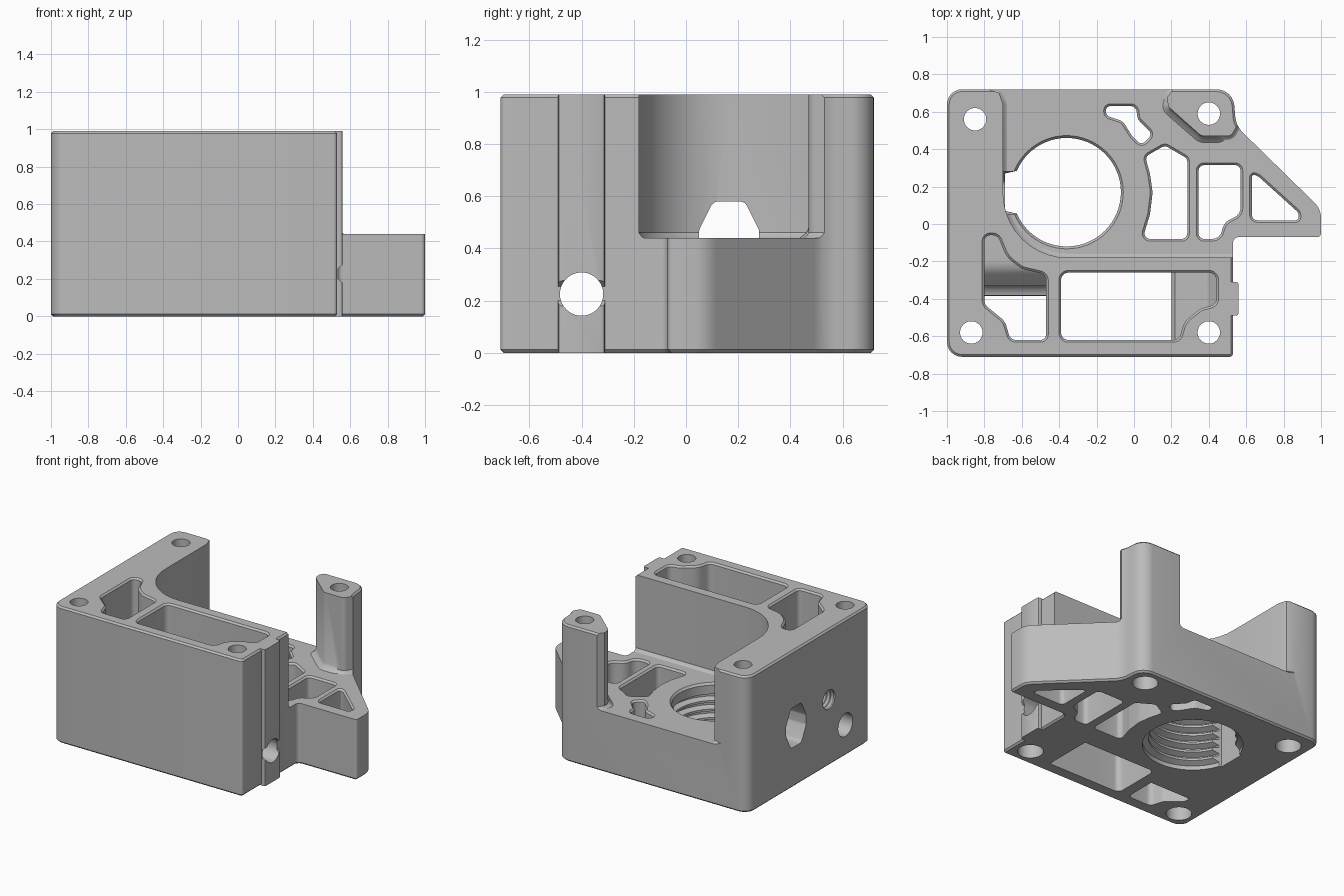
import bpy, bmesh
from math import sin, cos, pi, sqrt, radians
from mathutils import Vector

if "Cube" in bpy.data.objects:
    bpy.data.objects.remove(bpy.data.objects["Cube"])

HEIGHT, DECK = .99, .44

grey = bpy.data.materials.new("plain_grey")
grey.use_nodes = True
grey.diffuse_color = (.5, .5, .5, 1)
grey.node_tree.nodes["Principled BSDF"].inputs["Base Color"].default_value = (.5, .5, .5, 1)


def rounded(corners, steps=6):
    """Turn (x, y, radius) corners into an outline with true arcs."""
    outline = []
    count = len(corners)
    for i, corner in enumerate(corners):
        point = Vector(corner[:2])
        radius = corner[2] if len(corner) > 2 else 0
        before = Vector(corners[i - 1][:2]) - point
        after = Vector(corners[(i + 1) % count][:2]) - point
        turn = pi - before.angle(after)
        if radius == 0 or turn < .02:
            outline.append(point)
            continue
        reach = min(radius * sin(turn / 2) / cos(turn / 2),
                    .45 * before.length, .45 * after.length)
        start = point + before.normalized() * reach
        end = point + after.normalized() * reach
        weight = cos(turn / 2)
        for k in range(steps + 1):
            t = k / steps
            a, b, c = (1 - t) ** 2, 2 * weight * t * (1 - t), t * t
            outline.append((start * a + point * b + end * c) / (a + b + c))
    return outline


def circle(x, y, radius, sides=40):
    return [Vector((x + radius * cos(2 * pi * k / sides),
                    y + radius * sin(2 * pi * k / sides))) for k in range(sides)]


def offset(outline, amount):
    """Grow an anticlockwise outline by a distance."""
    result = []
    for i, point in enumerate(outline):
        d1 = (point - outline[i - 1]).normalized()
        d2 = (outline[(i + 1) % len(outline)] - point).normalized()
        n1, n2 = Vector((d1.y, -d1.x)), Vector((d2.y, -d2.x))
        result.append(point + (n1 + n2) * amount / max(.3, 1 + n1.dot(n2)))
    return result


def prism(name, outline, levels, axis="z"):
    """Stack offset copies of an outline; levels are (position, growth)."""
    area = sum(outline[i - 1].cross(p) for i, p in enumerate(outline))
    if area < 0:
        outline = outline[::-1]
    bm = bmesh.new()
    rings = []
    for w, growth in levels:
        ring = []
        for u, v in offset(outline, growth):
            place = {"z": (u, v, w), "x": (w, u, v), "y": (v, w, u)}[axis]
            ring.append(bm.verts.new(place))
        rings.append(ring)
    for low, high in zip(rings, rings[1:]):
        for i in range(len(low)):
            bm.faces.new((low[i - 1], low[i], high[i], high[i - 1]))
    bm.faces.new(rings[0][::-1])
    bm.faces.new(rings[-1])
    bmesh.ops.recalc_face_normals(bm, faces=bm.faces)
    mesh = bpy.data.meshes.new(name)
    bm.to_mesh(mesh)
    bm.free()
    mesh.materials.append(grey)
    obj = bpy.data.objects.new(name, mesh)
    bpy.context.collection.objects.link(obj)
    return obj


def combine(target, tool, operation="DIFFERENCE"):
    """Apply a boolean and discard the tool."""
    mod = target.modifiers.new("cut", "BOOLEAN")
    mod.operation, mod.solver, mod.object = operation, "EXACT", tool
    bpy.context.view_layer.objects.active = target
    bpy.ops.object.modifier_apply(modifier=mod.name)
    bpy.data.objects.remove(tool)


def through(top, edge=.012):
    """Levels of a through cut with a chamfered upper rim."""
    return [(-.1, 0), (top - edge, 0), (top + edge, 2 * edge)]


# Main block with its triangular foot
body = prism("mount_body", rounded([
    (-1, -.71, .08), (.53, -.71, .02), (.53, -.07, .03), (1, -.07, .02),
    (1, .08, .12), (.545, .525, .14), (.53, .72, .1), (-1, .72, .08)]),
    [(0, -.012), (.012, 0), (HEIGHT - .012, 0), (HEIGHT, -.012)])

# Open space above the low deck, leaving the L-shaped wall and corner post
combine(body, prism("deck_space", rounded([
    (-.7, -.18, .345), (1.2, -.18), (1.2, .56), (.57, .56), (.52, .47, .04),
    (.36, .47, .05), (.18, .63, .05), (.18, .68), (.21, .72), (.21, .8),
    (-.78, .8), (-.78, .72), (-.72, .7), (-.7, .64)], 10),
    [(DECK, -.02), (DECK + .006, -.01), (DECK + .02, 0), (1.1, 0)]))

# Flared foot of the post
combine(body, prism("post_flare", rounded([
    (.2, .64, .02), (.2, .625, .02), (.365, .48, .04), (.5, .48, .04), (.42, .62, .02)]),
    [(DECK - .02, .05), (DECK, .045), (DECK + .02, .02), (DECK + .06, 0)]), "UNION")

# Guide rib on the side of the front wall
combine(body, prism("guide_rib", rounded([
    (.48, -.49), (.56, -.49, .015), (.56, -.31, .015), (.48, -.31)], 2),
    [(0, 0), (HEIGHT, 0)]), "UNION")
combine(body, prism("rib_notch", rounded([
    (.17, .57), (.2, .535), (.255, .535), (.285, .57)]), [(-.52, 0), (-.28, 0)], "y"))

# Lightening windows in the deck
windows = [
    [(-.15, .63, .03), (.01, .63, .03), (.02, .56, .04), (.1, .48, .03), (.04, .42, .03),
     (-.01, .47, .04), (-.06, .55, .05), (-.15, .58, .03)],
    [(.045, -.08, .03), (.285, -.08, .03), (.285, .35, .03), (.165, .42, .03),
     (.06, .36, .03), (.085, .27, .1), (.1, .17, .2), (.085, .05, .1)],
    [(.345, .315, .03), (.57, .315, .03), (.57, .05, .06), (.48, .01, .08),
     (.46, -.08, .06), (.345, -.08, .03)],
    [(.63, .27, .03), (.67, .25, .03), (.88, .06, .03), (.88, .02, .02), (.63, .02, .03)],
]
for corners in windows:
    combine(body, prism("window", rounded(corners, 4), through(DECK)))

# Deep pocket at the wall corner, with a sloped ledge
pocket = prism("corner_pocket", rounded([
    (-.8, -.06, .04), (-.73, -.06, .04), (-.68, -.18, .15), (-.6, -.24, .1), (-.47, -.27, .04),
    (-.47, -.62, .03), (-.66, -.62, .04), (-.69, -.52, .08), (-.8, -.43, .05)]),
    through(HEIGHT))
combine(pocket, prism("corner_ledge", rounded([
    (-.39, -.2), (-.38, .22), (-.24, .36, .1), (.1, .36), (.1, -.2)]),
    [(-.95, 0), (-.3, 0)], "x"))
combine(body, pocket)

# Long pocket in the front wall, with a raised floor at one end
pocket = prism("long_pocket", rounded([
    (-.39, -.26, .04), (-.39, -.62, .04), (.24, -.62, .04), (.27, -.52, .1),
    (.36, -.45, .1), (.44, -.43, .04), (.44, -.26, .04)]), through(HEIGHT))
combine(pocket, prism("long_ledge", rounded([
    (-.2, .2), (.38, .2), (.4, .22), (.4, .39, .05), (.46, .45), (.46, .6), (-.2, .6)]),
    [(-.8, 0), (-.1, 0)], "y"))
combine(body, pocket)

# Large threaded bore through the deck
levels = [(-.1, .04), (.03, .04)]
for turn in range(6):
    z = .05 + turn * .062
    levels += [(z, 0), (z + .016, 0), (z + .03, .04), (z + .045, .04)]
levels[-2:] = [(DECK - .015, 0), (DECK + .02, .03)]
combine(body, prism("threaded_bore", circle(-.36, .17, .29, 64), levels))

# Vertical notch beside the bore and the side opening leading to it
combine(body, prism("bore_notch", rounded([
    (-.69, .07), (-.6, .05), (-.6, .29), (-.69, .27)]), [(-.1, 0), (DECK + .03, 0)]))
combine(body, prism("side_opening", rounded([
    (.05, .47, .03), (.105, .58, .03), (.225, .58, .03), (.28, .47, .03),
    (.28, .4, .03), (.225, .29, .03), (.105, .29, .03), (.05, .4, .03)], 3),
    [(-1.1, 0), (-.62, 0)], "x"))

# Cross hole along the front wall and the small threaded side hole
combine(body, prism("cross_hole", circle(-.4, .225, .083), [(-1.1, 0), (.7, 0)], "x"))
levels = [(-1.1, .012)]
for turn in range(8):
    x = -.99 + turn * .03
    levels += [(x, .012), (x + .015, 0)]
combine(body, prism("side_thread", circle(-.21, .48, .058, 24), levels, "x"))

# Corner screw holes with counterbores underneath
for x, y in [(-.85, .56), (-.87, -.58), (.4, -.58), (.4, .59)]:
    combine(body, prism("screw_hole", circle(x, y, .06, 32),
                        [(-.1, .025), (.12, .025), (.121, 0), (1.1, 0)]))

# Smooth the curved walls, keep edges crisp
bpy.ops.object.select_all(action="DESELECT")
body.select_set(True)
bpy.context.view_layer.objects.active = body
bpy.ops.object.shade_smooth_by_angle(angle=radians(30))
